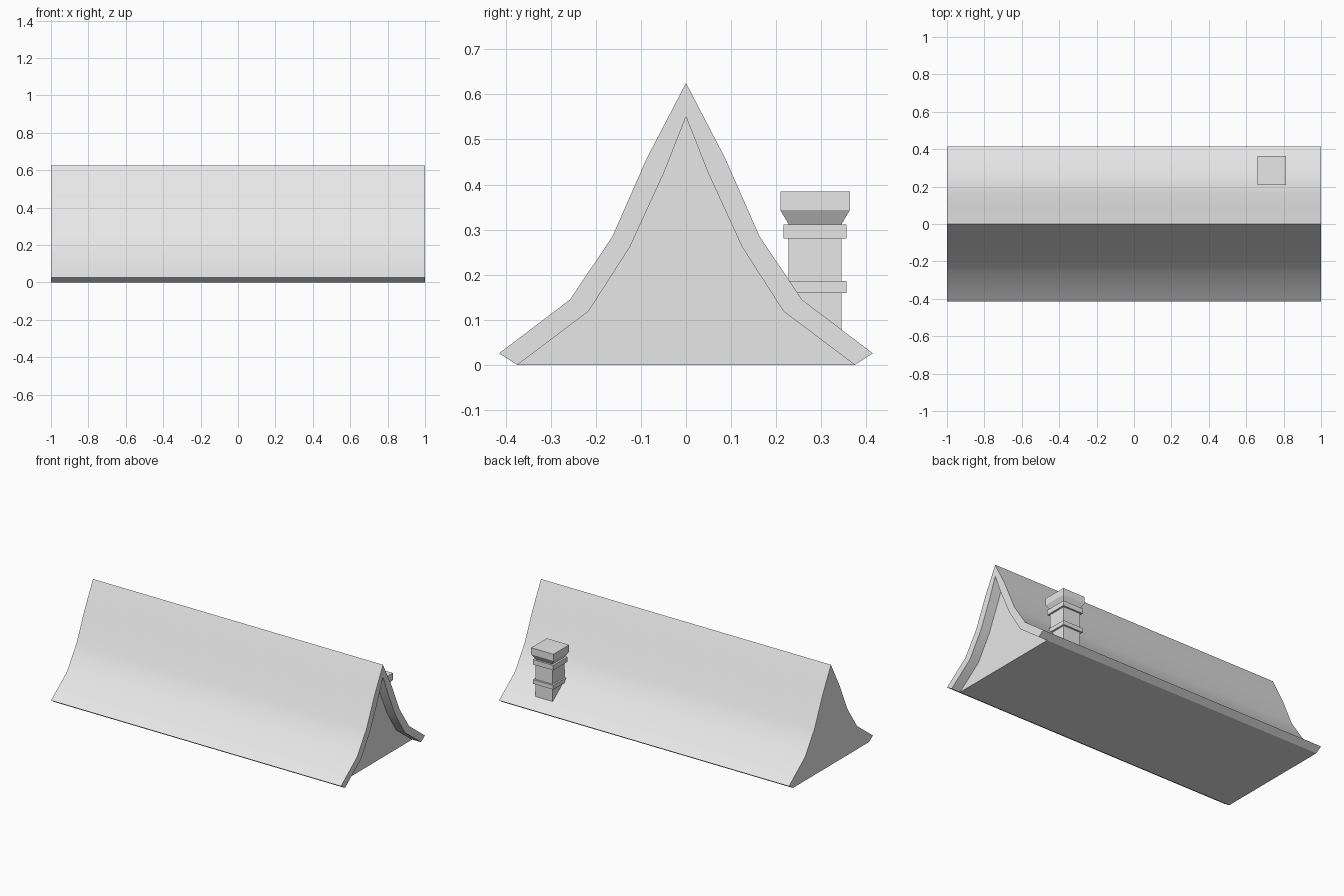
import bpy
import bmesh
from math import radians

if "Cube" in bpy.data.objects:
    bpy.data.objects.remove(bpy.data.objects["Cube"], do_unlink=True)

# Single plain colour
grey = bpy.data.materials.new("light_grey")
grey.use_nodes = True
COLOUR = (0.8, 0.8, 0.8, 1)
grey.diffuse_color = COLOUR
grey.node_tree.nodes["Principled BSDF"].inputs["Base Color"].default_value = COLOUR


def finish(name, bm, smooth=False):
    bmesh.ops.recalc_face_normals(bm, faces=bm.faces)
    mesh = bpy.data.meshes.new(name)
    bm.to_mesh(mesh)
    bm.free()
    mesh.materials.append(grey)
    obj = bpy.data.objects.new(name, mesh)
    bpy.context.collection.objects.link(obj)
    if smooth:
        bpy.ops.object.select_all(action="DESELECT")
        obj.select_set(True)
        bpy.context.view_layer.objects.active = obj
        bpy.ops.object.shade_smooth_by_angle(angle=radians(30))
    return obj


def mirrored(half):
    """Full section from the back eave over the ridge to the front eave."""
    return half[::-1] + [(-y, z) for y, z in half[1:]]


def section(bm, points, x):
    return [bm.verts.new((x, y, z)) for y, z in points]


# Half sections (y, z) from ridge to eave
outer = mirrored([(0, .625), (.087, .458), (.163, .285), (.257, .145), (.414, .026)])
inner = mirrored([(0, .55), (.048, .428), (.124, .262), (.216, .119), (.374, 0)])

# Flared roof shell
bm = bmesh.new()
o0, o1 = section(bm, outer, -1), section(bm, outer, 1)
i0, i1 = section(bm, inner, -1), section(bm, inner, 1)
for a in range(len(outer) - 1):
    b = a + 1
    for p, q in ((o0, o1), (o1, i1), (i1, i0), (i0, o0)):
        bm.faces.new((p[a], p[b], q[b], q[a]))
for e in (0, -1):
    bm.faces.new((o0[e], o1[e], i1[e], i0[e]))
finish("roof", bm, smooth=True)

# Gable walls and attic floor, set back at the left end
bm = bmesh.new()
g0, g1 = section(bm, inner, -1), section(bm, inner, .94)
bm.faces.new(g0)
bm.faces.new(g1)
bm.faces.new((g0[0], g0[-1], g1[-1], g1[0]))
finish("gables_and_floor", bm)

# Square chimney with two bands and a flared cap: (half width, z)
rings = [(.059, .07), (.059, .16), (.07, .16), (.07, .186), (.059, .186),
         (.059, .28), (.07, .28), (.07, .311), (.058, .311), (.077, .343), (.077, .385)]
CX, CY = .737, .286
bm = bmesh.new()
loops = [[bm.verts.new((CX + sx * r, CY + sy * r, z))
          for sx, sy in ((-1, -1), (1, -1), (1, 1), (-1, 1))] for r, z in rings]
for low, high in zip(loops, loops[1:]):
    for k in range(4):
        n = (k + 1) % 4
        bm.faces.new((low[k], low[n], high[n], high[k]))
bm.faces.new(loops[0])
bm.faces.new(loops[-1])
finish("chimney", bm)
